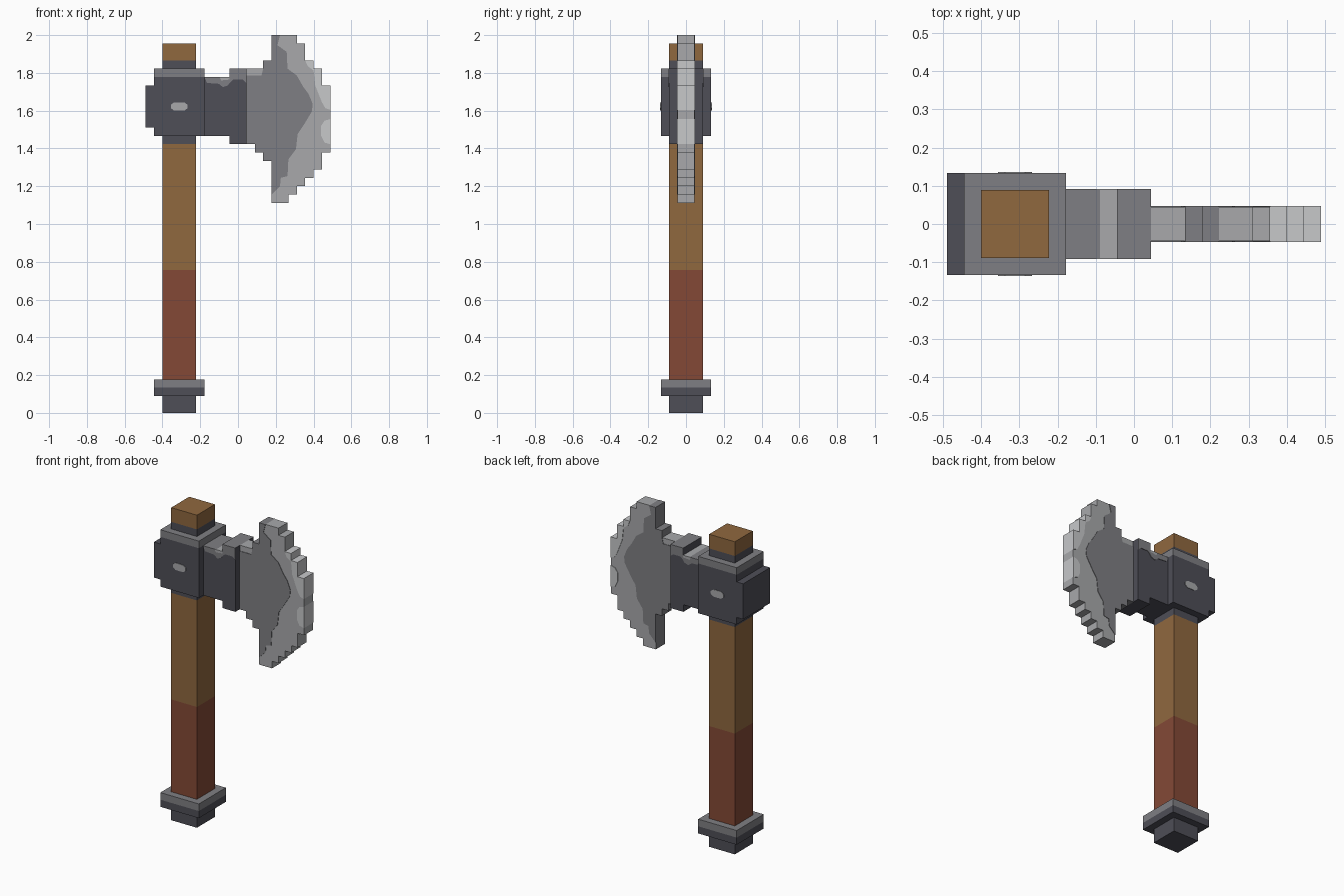
import bpy, bmesh

if "Cube" in bpy.data.objects:
    bpy.data.objects.remove(bpy.data.objects["Cube"])

U = 2 / 45          # one block
PLATE = 0.003 / U   # thickness of painted plates, in blocks


def linear(c):
    return c / 12.92 if c <= 0.04045 else ((c + 0.055) / 1.055) ** 2.4


def material(name, hexcode):
    m = bpy.data.materials.new(name)
    rgb = [linear(int(hexcode[i:i + 2], 16) / 255) for i in (0, 2, 4)]
    m.diffuse_color = (*rgb, 1)
    m.use_nodes = True
    m.node_tree.nodes["Principled BSDF"].inputs["Base Color"].default_value = m.diffuse_color
    return m


DARK = material("dark iron", "4E4E57")
MID = material("grey steel", "7F7F83")
LIGHT = material("light steel", "A8A9AB")
EDGE = material("bright edge", "C7C8CA")
WOOD = material("brown wood", "90683F")
GRIP = material("red leather", "844936")


def prism(name, outline, y0, y1, mats, rule=None):
    """Extrude an x-z outline (in blocks) from y0 to y1."""
    bm = bmesh.new()
    a = [bm.verts.new((x * U, y0 * U, z * U)) for x, z in outline]
    b = [bm.verts.new((x * U, y1 * U, z * U)) for x, z in outline]
    bm.faces.new(a)
    bm.faces.new(b[::-1])
    n = len(a)
    for i in range(n):
        j = (i + 1) % n
        bm.faces.new((a[j], a[i], b[i], b[j]))
    bmesh.ops.recalc_face_normals(bm, faces=bm.faces)
    if rule:
        for f in bm.faces:
            f.material_index = rule(f.calc_center_median() / U, f.normal)
    me = bpy.data.meshes.new(name)
    bm.to_mesh(me)
    bm.free()
    for m in mats:
        me.materials.append(m)
    ob = bpy.data.objects.new(name, me)
    bpy.context.collection.objects.link(ob)
    return ob


def box(name, x0, x1, half, z0, z1, mat, rule=None):
    mats = mat if isinstance(mat, list) else [mat]
    return prism(name, [(x0, z0), (x1, z0), (x1, z1), (x0, z1)], -half, half, mats, rule)


def plates(name, outline, half, mat):
    """Thin painted plate on the front and on the back."""
    prism(name + "_front", outline, -half - PLATE, -half, [mat])
    prism(name + "_back", outline, half, half + PLATE, [mat])


# Handle and head, stacked from the ground up
box("pommel", -9, -5, 2, 0, 2, DARK)
box("collar_lower", -10, -4, 3, 2, 3, DARK)
box("collar_upper", -10, -4, 3, 3, 4, MID)
box("grip", -9, -5, 2, 4, 17, GRIP)
box("shaft", -9, -5, 2, 17, 32, WOOD)
box("lower_ring", -9, -5, 2, 32, 33, DARK)
box("head", -10, -4, 3, 33, 40, DARK)
box("head_cap", -10, -4, 3, 40, 41, MID)
box("head_back", -11, -10, 3, 34, 39, DARK)
box("upper_ring", -9, -5, 2, 41, 42, DARK)
box("shaft_tip", -9, -5, 2, 42, 44, WOOD)

# Rivet on each cheek of the head
plates("rivet", [(-8, 36.3), (-7.6, 36), (-6.4, 36), (-6, 36.3),
                 (-6, 36.7), (-6.4, 37), (-7.6, 37), (-8, 36.7)], 3, LIGHT)


# Neck and socket between head and blade, with worn tops
def worn_top(c, n):
    return 1 if n.z > 0.5 else 0


box("neck", -4, -2, 2, 33, 40, [DARK, MID], worn_top)
box("neck_end", -2, -1, 2, 33, 40, [DARK, LIGHT], worn_top)
box("socket", -1, 1, 2, 32, 41, [DARK, MID], worn_top)
plates("neck_wear", [(-4, 40), (-3.7, 39.3), (-2.3, 39.2), (-1.8, 38.8),
                     (-1.2, 39), (-1, 39.3), (-1, 39.7), (-2, 39.6), (-2.2, 40)], 2, MID)
plates("neck_shine", [(-2.2, 40), (-2, 39.6), (-1, 39.7), (-1, 40)], 2, LIGHT)
plates("socket_wear", [(-1, 41), (-1, 39.3), (-0.6, 39.7), (0.6, 39.7),
                       (1, 39.3), (1, 41)], 2, MID)

# Stepped blade: one (bottom, top) pair per block column from x = 1
columns = [(32, 41), (31, 41), (30, 42), (25, 45), (25, 45),
           (26, 45), (27, 44), (28, 42), (29, 41), (31, 39)]
bottom, top = [], []
for i, (lo, hi) in enumerate(columns):
    bottom += [(i + 1, lo), (i + 2, lo)]
    top += [(i + 1, hi), (i + 2, hi)]
rim = bottom + [(11, 32), (11, 35), (11, 36.1)] + top[::-1]
outline = []
for p in rim:
    if p not in outline:
        outline.append(p)


def blade_colour(c, n):
    if abs(n.y) > 0.5:
        return 1
    if n.x > 0.5 and c.x > 10.5:                       # cutting edge
        return 2 if c.z > 36.1 or 32 < c.z < 35 else 1
    if c.z > 35:
        if c.x > 8 and (n.z > 0.5 or c.x > 8.5):
            return 2
        return 0 if 3 <= c.x < 5 else 1
    return 0 if c.x <= 4 else 1


prism("blade", outline, -1, 1, [MID, LIGHT, EDGE], blade_colour)

# Darker inner field of the blade
plates("blade_field", [
    (1, 32), (2, 32), (2, 31), (3, 31), (3, 30), (4, 30), (4, 26),
    (5, 27), (5.1, 28), (5.9, 28.2), (6, 30.2), (6.9, 31.4), (7.1, 33.2),
    (7.9, 34.4), (8.8, 35.9), (8.9, 36.8), (8.4, 38), (7.8, 38.8),
    (7, 40.2), (5.9, 41), (5.8, 43), (4.7, 43.8), (5, 45), (4, 45),
    (4, 42), (3, 42), (3, 41), (2.8, 40.2), (1, 40.2)], 1, MID)

# Bright bevel near the cutting edge
plates("upper_bevel", [(8, 42), (8.3, 41.3), (9, 40.8), (9.2, 39), (10, 37),
                       (10.4, 36.3), (11, 36.1), (11, 39), (10, 39), (10, 41),
                       (9, 41), (9, 42)], 1, EDGE)
plates("lower_bevel", [(11, 35), (10.3, 34.8), (9.9, 34.2), (9.9, 33),
                       (10.3, 32.2), (11, 32)], 1, EDGE)
